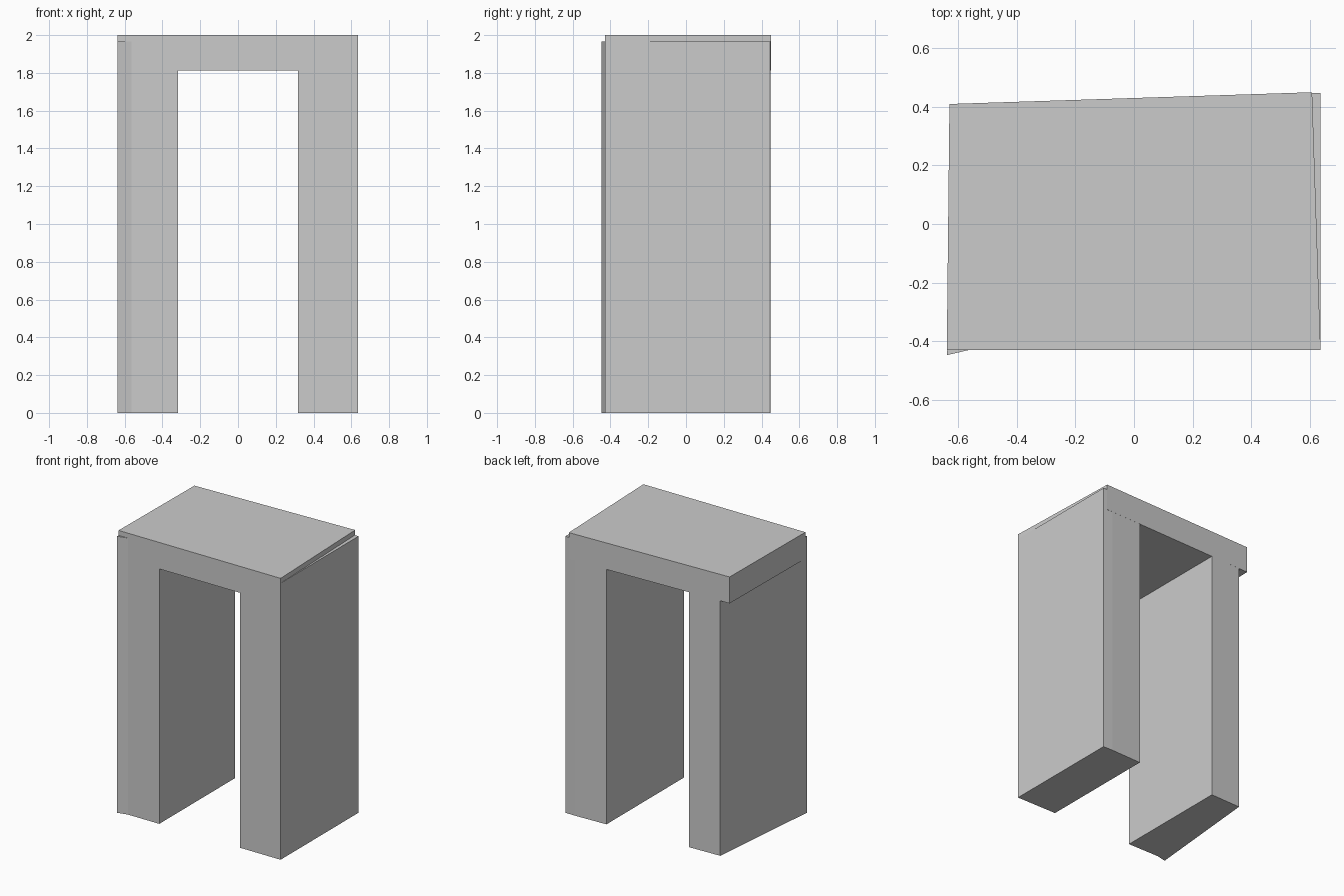
import bpy
import bmesh

cube = bpy.data.objects.get("Cube")
if cube:
    bpy.data.objects.remove(cube, do_unlink=True)

# Single stone-grey material
GREY = (0.6, 0.6, 0.6, 1)
grey = bpy.data.materials.new("light_grey")
grey.use_nodes = True
grey.diffuse_color = GREY
grey.node_tree.nodes["Principled BSDF"].inputs["Base Color"].default_value = GREY


def prism(name, outline, bottom, top):
    """Extrude a counter-clockwise plan outline into a flat-faced block."""
    bm = bmesh.new()
    base = bm.faces.new([bm.verts.new((x, y, bottom)) for x, y in outline])
    result = bmesh.ops.extrude_face_region(bm, geom=[base], use_keep_orig=True)
    upper = [v for v in result["geom"] if isinstance(v, bmesh.types.BMVert)]
    bmesh.ops.translate(bm, verts=upper, vec=(0, 0, top - bottom))
    bmesh.ops.recalc_face_normals(bm, faces=bm.faces)
    mesh = bpy.data.meshes.new(name)
    bm.to_mesh(mesh)
    bm.free()
    mesh.materials.append(grey)
    obj = bpy.data.objects.new(name, mesh)
    bpy.context.collection.objects.link(obj)
    return obj


FRONT, INNER = -0.43, 0.318
LEG_TOP, LINTEL_BOTTOM, TOP = 1.965, 1.812, 2.0

# Lintel with a slightly skewed back and sides
prism("lintel", [(-0.638, FRONT), (0.636, FRONT), (0.607, 0.449), (-0.629, 0.409)],
      LINTEL_BOTTOM, TOP)

# Leg on the -x side, its outer face turned in towards the back
prism("right_leg", [(-0.638, -0.447), (-0.565, FRONT), (-INNER, FRONT),
                    (-INNER, 0.419), (-0.557, 0.411)], 0, LEG_TOP)

# Leg on the +x side, with a slight bend near the back corner
prism("left_leg", [(INNER, FRONT), (0.636, FRONT), (0.636, 0.446),
                   (0.56, 0.447), (INNER, 0.439)], 0, LEG_TOP)
